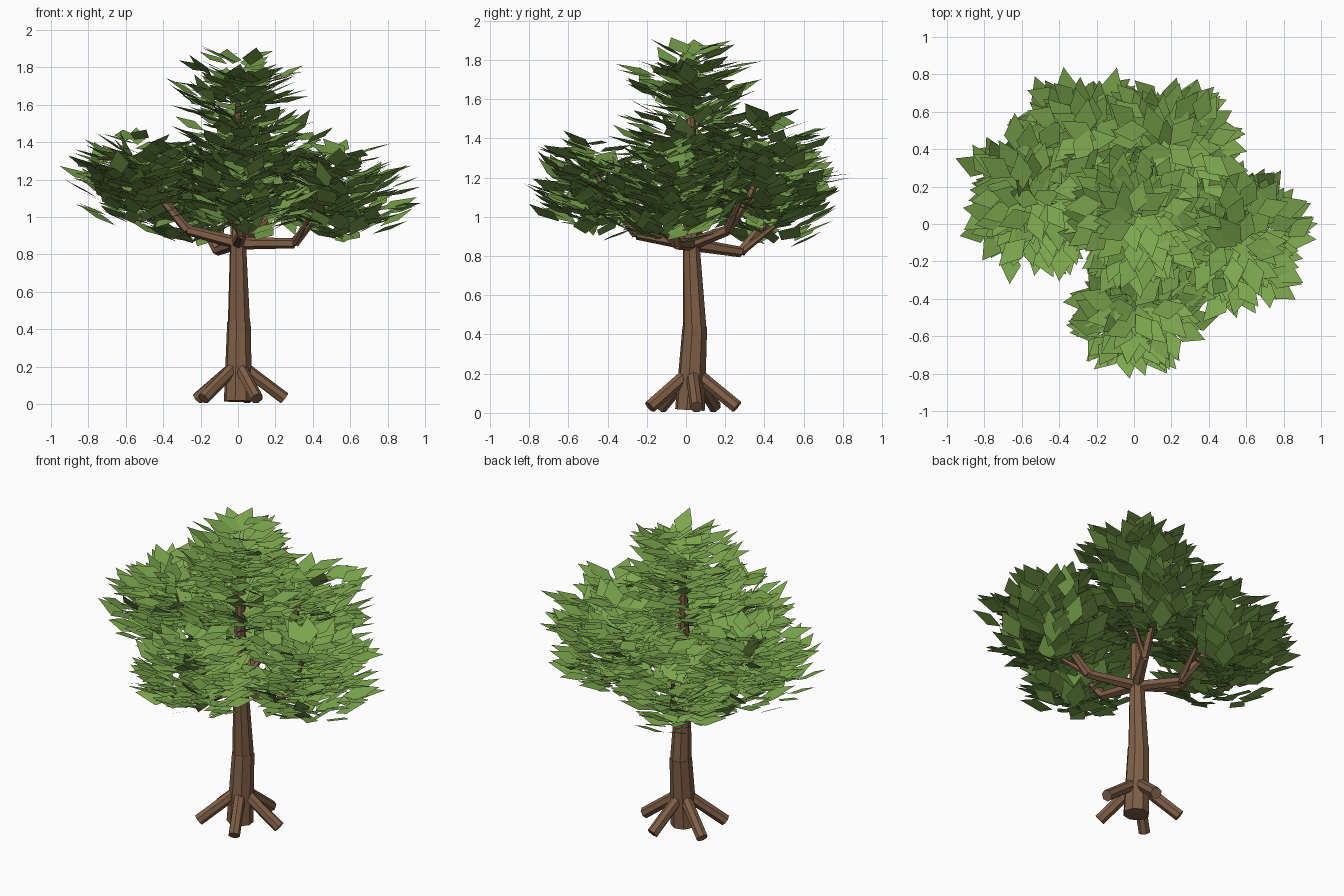
import bpy, bmesh, math, random
from mathutils import Vector, Matrix

if "Cube" in bpy.data.objects:
    bpy.data.objects.remove(bpy.data.objects["Cube"])

random.seed(7)


def material(name, color):
    m = bpy.data.materials.new(name)
    m.diffuse_color = (*color, 1)
    m.use_nodes = True
    m.node_tree.nodes["Principled BSDF"].inputs["Base Color"].default_value = m.diffuse_color
    return m


BARK = material("bark", (0.215, 0.115, 0.062))
LEAF = material("leaf_green", (0.20, 0.38, 0.075))


def add_object(name, bm, mat):
    me = bpy.data.meshes.new(name)
    bm.to_mesh(me)
    bm.free()
    me.materials.append(mat)
    ob = bpy.data.objects.new(name, me)
    bpy.context.collection.objects.link(ob)
    return ob


def limb(bm, a, b, r1, r2, sides):
    """Tapered prism from point a to point b."""
    a, b = Vector(a), Vector(b)
    d = b - a
    mat = Matrix.Translation((a + b) / 2) @ d.to_track_quat('Z', 'Y').to_matrix().to_4x4()
    bmesh.ops.create_cone(bm, cap_ends=True, segments=sides, radius1=r1,
                          radius2=r2, depth=d.length, matrix=mat)


def limb_path(name, points, radii, sides):
    bm = bmesh.new()
    for i in range(len(points) - 1):
        limb(bm, points[i], points[i + 1], radii[i], radii[i + 1], sides)
    add_object(name, bm, BARK)


# Trunk: three stacked tapering sections
limb_path("trunk_lower", [(0, 0.02, 0.015), (0.005, 0.045, 0.44)], [0.077, 0.064], 8)
limb_path("trunk_middle", [(0.005, 0.045, 0.43), (0, 0.025, 0.89)], [0.061, 0.043], 8)
limb_path("trunk_upper", [(0, 0.025, 0.87), (0, 0.02, 1.15), (0, 0.025, 1.45), (0, 0.02, 1.62)],
          [0.042, 0.034, 0.026, 0.014], 8)

# Roots: five splayed struts
for i in range(5):
    t = math.radians(72 * i + 6)
    c, s = math.cos(t), math.sin(t)
    limb_path(f"root_{i + 1}", [(0.03 * c, 0.03 + 0.03 * s, 0.195),
                                (0.25 * c, 0.03 + 0.235 * s, 0.03)], [0.034, 0.034], 7)

# Branches: bent limbs from the hub, each with a side fork
HUB = (0, 0.025, 0.86)
branches = {
    "right": [HUB, (0.30, -0.05, 0.86), (0.42, -0.08, 1.01), (0.52, -0.08, 1.22)],
    "left": [HUB, (-0.27, 0.06, 0.93), (-0.41, 0.09, 1.10), (-0.50, 0.11, 1.28)],
    "front": [HUB, (0.02, -0.25, 0.91), (0.04, -0.36, 1.05), (0.05, -0.46, 1.22)],
    "back_left": [HUB, (-0.11, 0.28, 0.82), (-0.19, 0.40, 0.97), (-0.24, 0.47, 1.14)],
    "back_right": [HUB, (0.10, 0.21, 0.93), (0.13, 0.32, 1.10), (0.15, 0.42, 1.32)],
}
for name, pts in branches.items():
    limb_path(f"branch_{name}", pts, [0.034, 0.027, 0.021, 0.012], 6)
    d = Vector(pts[2]) - Vector(pts[1])
    side = d.cross(Vector((0, 0, 1))).normalized()
    limb_path(f"fork_{name}", [pts[1], Vector(pts[1]) + d * 0.9 + side * 0.12],
              [0.02, 0.012], 6)


def leaf_cluster(name, center, rxy, rz, count):
    """Kite-shaped leaves fanning outward and slightly upward round a vertical axis."""
    bm = bmesh.new()
    center = Vector(center)
    for _ in range(count):
        z = random.uniform(-1, 1)
        a = random.uniform(0, math.tau)
        h = (1 - z * z) ** 0.42
        r = random.uniform(0.2 ** 2, 1) ** 0.5
        pos = center + Vector((rxy * h * math.cos(a), rxy * h * math.sin(a), rz * z)) * r
        yaw = a + random.uniform(-0.45, 0.45)
        tilt = random.gauss(0.33, 0.11)
        if random.random() < 0.05:
            tilt += random.uniform(0.3, 0.6)
        rot = (Matrix.Rotation(yaw, 4, 'Z') @ Matrix.Rotation(-tilt, 4, 'Y')
               @ Matrix.Rotation(random.gauss(0, 0.16), 4, 'X'))
        n = random.uniform(0.175, 0.225)
        w = n * 0.29
        kite = [(-n / 2, 0, 0), (-0.06 * n, -w, 0), (n / 2, 0, 0), (-0.06 * n, w, 0)]
        bm.faces.new([bm.verts.new(pos + rot @ Vector(k)) for k in kite])
    add_object(name, bm, LEAF)


# Foliage
leaf_cluster("leaves_top", (0, 0.02, 1.68), 0.31, 0.21, 150)
leaf_cluster("leaves_middle", (0.01, 0.02, 1.37), 0.36, 0.24, 150)
leaf_cluster("leaves_left", (-0.52, 0.13, 1.21), 0.39, 0.25, 250)
leaf_cluster("leaves_right", (0.54, -0.09, 1.13), 0.38, 0.26, 240)
leaf_cluster("leaves_front", (0.04, -0.46, 1.15), 0.34, 0.26, 215)
leaf_cluster("leaves_back_left", (-0.25, 0.44, 1.11), 0.35, 0.26, 215)
leaf_cluster("leaves_back_right", (0.18, 0.41, 1.25), 0.36, 0.30, 235)
